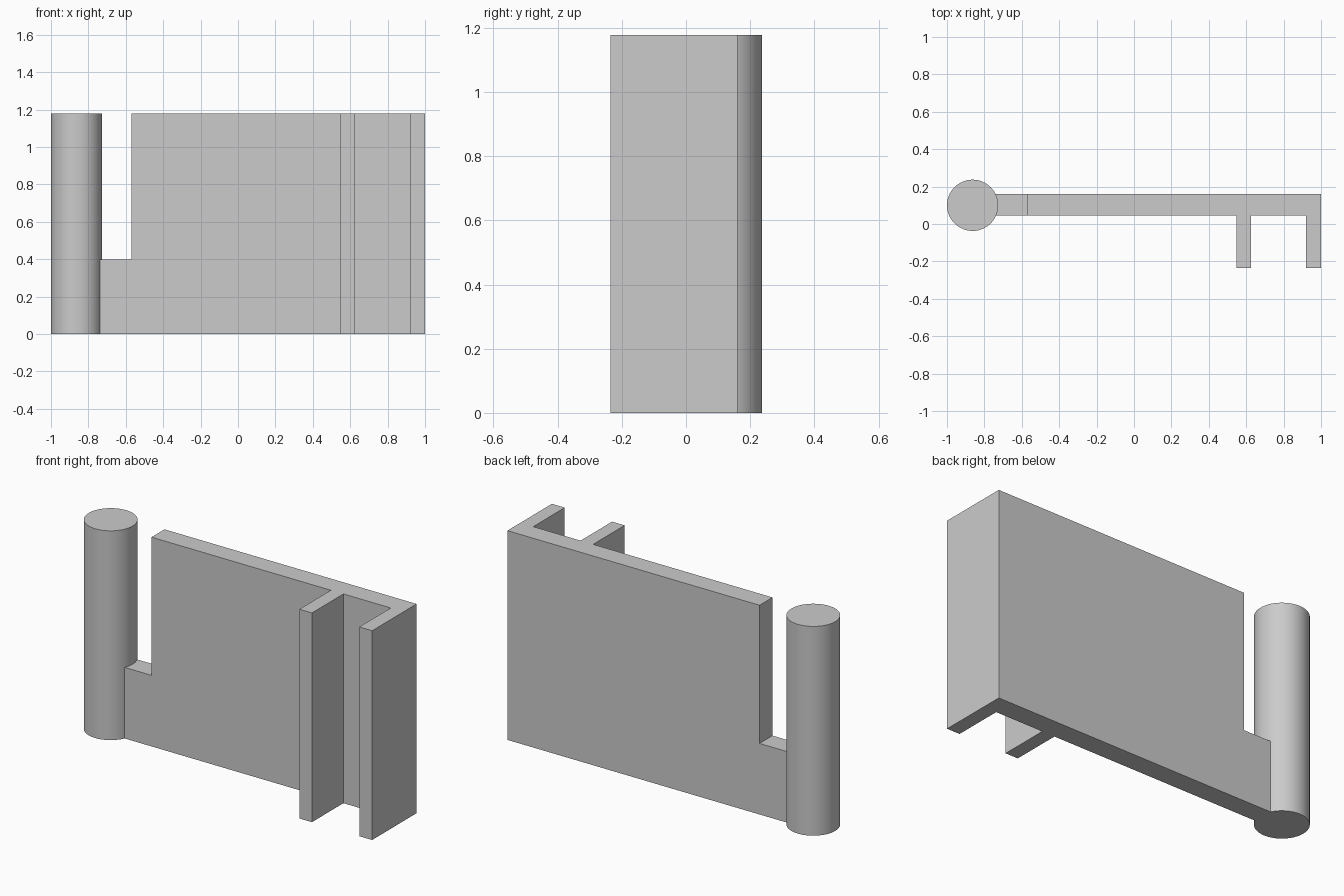
import bpy
import bmesh
import math

default = bpy.data.objects.get("Cube")
if default:
    bpy.data.objects.remove(default, do_unlink=True)

HEIGHT, WEB_HEIGHT = 1.178, 0.4
FRONT, BACK, FIN_FRONT = 0.045, 0.16, -0.235
WEB_END, PLATE_END = -0.74, -0.57

# Single plain grey
grey = bpy.data.materials.new("light grey")
grey.use_nodes = True
grey.diffuse_color = (0.6, 0.6, 0.6, 1)
grey.node_tree.nodes["Principled BSDF"].inputs["Base Color"].default_value = (0.6, 0.6, 0.6, 1)


def finish(bm, name):
    bmesh.ops.recalc_face_normals(bm, faces=bm.faces)
    mesh = bpy.data.meshes.new(name)
    bm.to_mesh(mesh)
    bm.free()
    mesh.materials.append(grey)
    obj = bpy.data.objects.new(name, mesh)
    bpy.context.collection.objects.link(obj)
    return obj


def raise_faces(bm, faces, dz):
    result = bmesh.ops.extrude_face_region(bm, geom=faces)["geom"]
    verts = [g for g in result if isinstance(g, bmesh.types.BMVert)]
    bmesh.ops.translate(bm, verts=verts, vec=(0, 0, dz))
    return [g for g in result if isinstance(g, bmesh.types.BMFace)]


# Plate with two fins and a low connecting web, raised from its floor plan
bm = bmesh.new()
plan = [(PLATE_END, BACK), (PLATE_END, FRONT),
        (0.547, FRONT), (0.547, FIN_FRONT), (0.625, FIN_FRONT), (0.625, FRONT),
        (0.92, FRONT), (0.92, FIN_FRONT), (1, FIN_FRONT), (1, BACK)]
main = [bm.verts.new((x, y, 0)) for x, y in plan]
web = [bm.verts.new((WEB_END, y, 0)) for y in (BACK, FRONT)]
floor = [bm.faces.new(main), bm.faces.new([main[0], web[0], web[1], main[1]])]
tops = raise_faces(bm, floor, WEB_HEIGHT)
main_top = max(tops, key=lambda f: len(f.verts))
raise_faces(bm, [main_top], HEIGHT - WEB_HEIGHT)
bmesh.ops.recalc_face_normals(bm, faces=bm.faces)
bmesh.ops.dissolve_limit(bm, angle_limit=0.01, verts=bm.verts, edges=bm.edges)
finish(bm, "finned_plate")

# Round post at the end of the web
bm = bmesh.new()
bmesh.ops.create_cone(bm, cap_ends=True, segments=64, radius1=0.137, radius2=0.137, depth=HEIGHT)
bmesh.ops.translate(bm, verts=bm.verts, vec=(-0.863, 0.1, HEIGHT / 2))
post = finish(bm, "round_post")
bpy.ops.object.select_all(action="DESELECT")
post.select_set(True)
bpy.context.view_layer.objects.active = post
bpy.ops.object.shade_smooth_by_angle(angle=math.radians(30))
